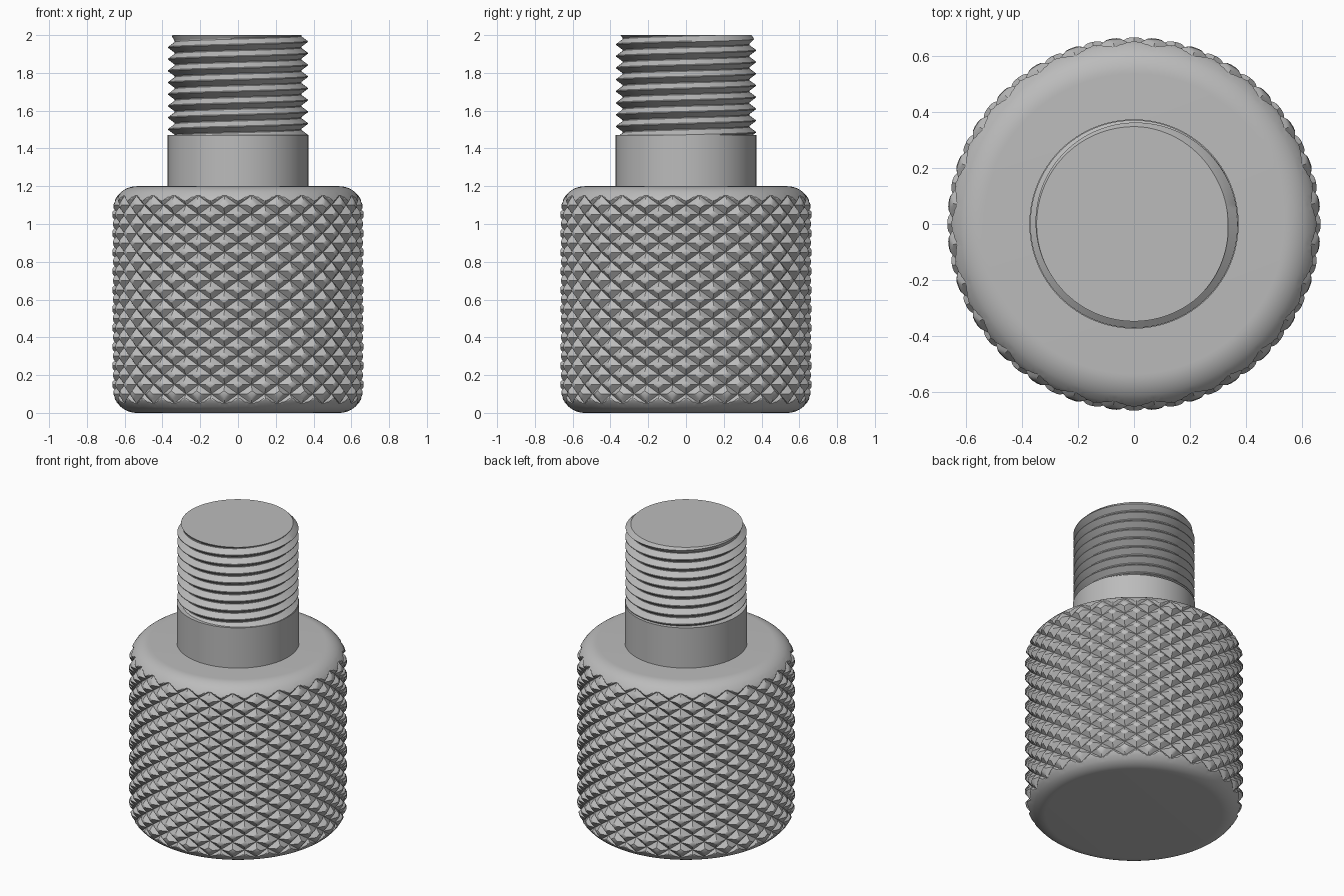
import bpy
import bmesh
from math import pi, cos, sin, sqrt, radians

cube = bpy.data.objects.get("Cube")
if cube:
    bpy.data.objects.remove(cube)

GREY = (0.5, 0.5, 0.5, 1.0)
metal = bpy.data.materials.new("grey metal")
metal.use_nodes = True
metal.diffuse_color = GREY
metal.node_tree.nodes["Principled BSDF"].inputs["Base Color"].default_value = GREY

# Main dimensions
KNOB_R, KNOB_H, FILLET = 0.665, 1.2, 0.13
GROOVES, KNURL_PITCH, GROOVE_DEPTH, GROOVE_HALF = 28, 0.1, 0.03, 0.36
STEPS = 12
SHANK_R, SHANK_TOP = 0.373, 1.47
THREAD_R, THREAD_DEPTH, THREAD_PITCH, TOP = 0.37, 0.035, 0.062, 2.0


def finish(name, bm, angle):
    bmesh.ops.remove_doubles(bm, verts=bm.verts, dist=0.00005)
    bmesh.ops.holes_fill(bm, edges=[e for e in bm.edges if e.is_boundary], sides=0)
    bmesh.ops.recalc_face_normals(bm, faces=bm.faces)
    mesh = bpy.data.meshes.new(name)
    bm.to_mesh(mesh)
    bm.free()
    mesh.materials.append(metal)
    obj = bpy.data.objects.new(name, mesh)
    bpy.context.collection.objects.link(obj)
    bpy.ops.object.select_all(action="DESELECT")
    obj.select_set(True)
    bpy.context.view_layer.objects.active = obj
    bpy.ops.object.shade_smooth_by_angle(angle=radians(angle))
    return obj


def polar(bm, r, a, z):
    return bm.verts.new((r * cos(a), r * sin(a), z))


# Distance to the nearest groove line, in groove spacings
def groove_distance(t):
    return abs(t - round(t))


def knurl_phases(a, z):
    turn, lift = a * GROOVES / (2 * pi), z / KNURL_PITCH
    return groove_distance(turn + lift), groove_distance(turn - lift)


def knob_radius(a, z):
    edge = min(z, KNOB_H - z)
    profile = KNOB_R
    if edge < FILLET:
        profile -= FILLET - sqrt(max(0, FILLET ** 2 - (FILLET - edge) ** 2))
    near = min(knurl_phases(a, z))
    return min(profile, KNOB_R - GROOVE_DEPTH * max(0, 1 - near / GROOVE_HALF))


# Knurled knob: crossed helical V grooves running out into the rounded rims
bm = bmesh.new()
rim = [FILLET * (1 - cos(radians(d))) for d in range(0, 48, 6)]
dz = KNURL_PITCH / STEPS
count = round((KNOB_H - KNURL_PITCH) / dz)
levels = rim + [KNURL_PITCH / 2 + i * dz for i in range(count + 1)]
levels += [KNOB_H - z for z in reversed(rim)]
cols = GROOVES * STEPS
angles = [2 * pi * j / cols for j in range(cols)]
rows = [[polar(bm, knob_radius(a, z), a, z) for a in angles] for z in levels]
for i in range(len(rows) - 1):
    zc = (levels[i] + levels[i + 1]) / 2
    for j in range(cols):
        k = (j + 1) % cols
        a, b, c, d = rows[i][j], rows[i][k], rows[i + 1][k], rows[i + 1][j]
        # Split each cell along the direction of its nearest groove
        falling, rising = knurl_phases(angles[j] + pi / cols, zc)
        if rising < falling:
            bm.faces.new((a, b, c))
            bm.faces.new((a, c, d))
        else:
            bm.faces.new((a, b, d))
            bm.faces.new((b, c, d))
finish("knurled_knob", bm, 25)

# Plain shank
bm = bmesh.new()
bmesh.ops.create_cone(bm, cap_ends=True, segments=96, radius1=SHANK_R,
                      radius2=SHANK_R, depth=SHANK_TOP - KNOB_H)
bmesh.ops.translate(bm, verts=bm.verts, vec=(0, 0, (SHANK_TOP + KNOB_H) / 2))
finish("shank", bm, 30)


def thread_radius(a, z):
    t = (z - SHANK_TOP) / THREAD_PITCH - a / (2 * pi)
    near = groove_distance(t)
    tooth = THREAD_R - THREAD_DEPTH * min(1, max(0, (near - 0.04) / 0.42))
    return min(tooth, 0.347 + (TOP - z) * 0.7)


# Threaded stud: rows follow the helix and are trimmed flat at both ends
bm = bmesh.new()
SEGMENTS = 96
tooth_rows = (-0.46, -0.04, 0.04, 0.46)
turns = int((TOP - SHANK_TOP) / THREAD_PITCH) + 3
helix = [n + t for n in range(-2, turns) for t in tooth_rows]


def stud_point(s, j):
    a = 2 * pi * j / SEGMENTS
    z = SHANK_TOP + THREAD_PITCH * (s + j / SEGMENTS)
    z = min(TOP, max(SHANK_TOP, z))
    return polar(bm, thread_radius(a, z), a, z)


grid = [[stud_point(s, j) for j in range(SEGMENTS + 1)] for s in helix]
for low, high in zip(grid, grid[1:]):
    for j in range(SEGMENTS):
        quad = (low[j], low[j + 1], high[j + 1], high[j])
        if max(v.co.z for v in quad) - min(v.co.z for v in quad) > 0.00001:
            bm.faces.new(quad)
bmesh.ops.delete(bm, geom=[v for v in bm.verts if not v.link_faces], context="VERTS")
finish("threaded_stud", bm, 25)
